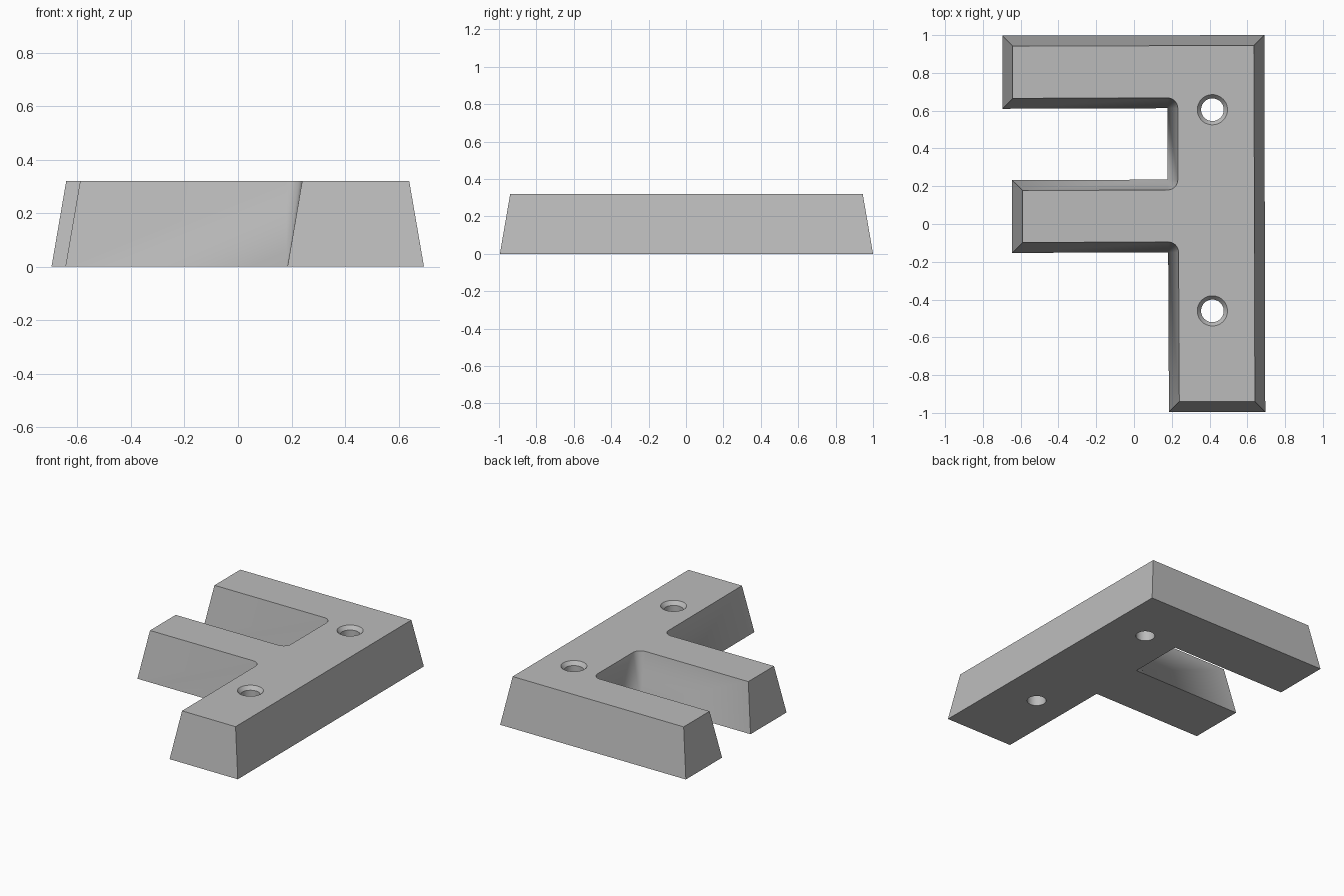
import bpy, bmesh, math
from mathutils import Vector

cube = bpy.data.objects.get("Cube")
if cube:
    bpy.data.objects.remove(cube)

HEIGHT = 0.32
DRAFT = 0.055      # how far the walls lean inwards from base to top
FILLET_STEPS = 8

grey = bpy.data.materials.new("plain grey")
grey.use_nodes = True
colour = (0.5, 0.5, 0.5, 1)
grey.diffuse_color = colour
grey.node_tree.nodes["Principled BSDF"].inputs["Base Color"].default_value = colour


def finish(bm, name):
    bmesh.ops.recalc_face_normals(bm, faces=bm.faces)
    mesh = bpy.data.meshes.new(name)
    bm.to_mesh(mesh)
    bm.free()
    mesh.materials.append(grey)
    obj = bpy.data.objects.new(name, mesh)
    bpy.context.collection.objects.link(obj)
    return obj


# Base outline, counter-clockwise: one long bar with two arms
outline = [Vector(p) for p in (
    (0.69, 1.0), (-0.697, 0.997), (-0.697, 0.61), (0.177, 0.613), (0.177, 0.235),
    (-0.645, 0.232), (-0.645, -0.153), (0.181, -0.15), (0.185, -0.995), (0.695, -0.995))]


def top_corner(before, here, after):
    """Inset a corner; inner corners become a round arc about the base corner."""
    d1, d2 = (here - before).normalized(), (after - here).normalized()
    n1, n2 = Vector((-d1.y, d1.x)), Vector((-d2.y, d2.x))
    if d1.cross(d2) > 0:
        return [here + (n1 + n2) * DRAFT / (1 + n1.dot(n2))]
    return [here + n1.slerp(n2, i / FILLET_STEPS) * DRAFT for i in range(FILLET_STEPS + 1)]


# Block with drafted walls and conical fillets
bm = bmesh.new()
base, tops = [], []
for i, here in enumerate(outline):
    after = outline[(i + 1) % len(outline)]
    base.append(bm.verts.new((here.x, here.y, 0)))
    tops.append([bm.verts.new((p.x, p.y, HEIGHT))
                 for p in top_corner(outline[i - 1], here, after)])
bm.faces.new(reversed(base))
bm.faces.new([v for corner in tops for v in corner])
for i, corner in enumerate(tops):
    j = (i + 1) % len(tops)
    bm.faces.new((base[i], base[j], tops[j][0], corner[-1]))
    for a, b in zip(corner, corner[1:]):
        bm.faces.new((base[i], b, a))
block = finish(bm, "drafted_block")

# Countersunk screw holes
bm = bmesh.new()
SIDES = 48
profile = [(0.06, -0.1), (0.06, HEIGHT - 0.025), (0.08, HEIGHT), (0.08, HEIGHT + 0.1)]
for cx, cy in ((0.415, 0.605), (0.415, -0.46)):
    rings = [[bm.verts.new((cx + r * math.cos(math.tau * k / SIDES),
                            cy + r * math.sin(math.tau * k / SIDES), z))
              for k in range(SIDES)] for r, z in profile]
    bm.faces.new(reversed(rings[0]))
    bm.faces.new(rings[-1])
    for low, high in zip(rings, rings[1:]):
        for k in range(SIDES):
            m = (k + 1) % SIDES
            bm.faces.new((low[k], low[m], high[m], high[k]))
cutter = finish(bm, "screw_hole_cutter")
cutter.hide_render = True

bpy.ops.object.select_all(action="DESELECT")
block.select_set(True)
bpy.context.view_layer.objects.active = block
cut = block.modifiers.new("screw holes", "BOOLEAN")
cut.operation = "DIFFERENCE"
cut.solver = "EXACT"
cut.object = cutter
bpy.ops.object.modifier_apply(modifier=cut.name)
bpy.data.objects.remove(cutter)
bpy.ops.object.shade_smooth_by_angle(angle=math.radians(30))
